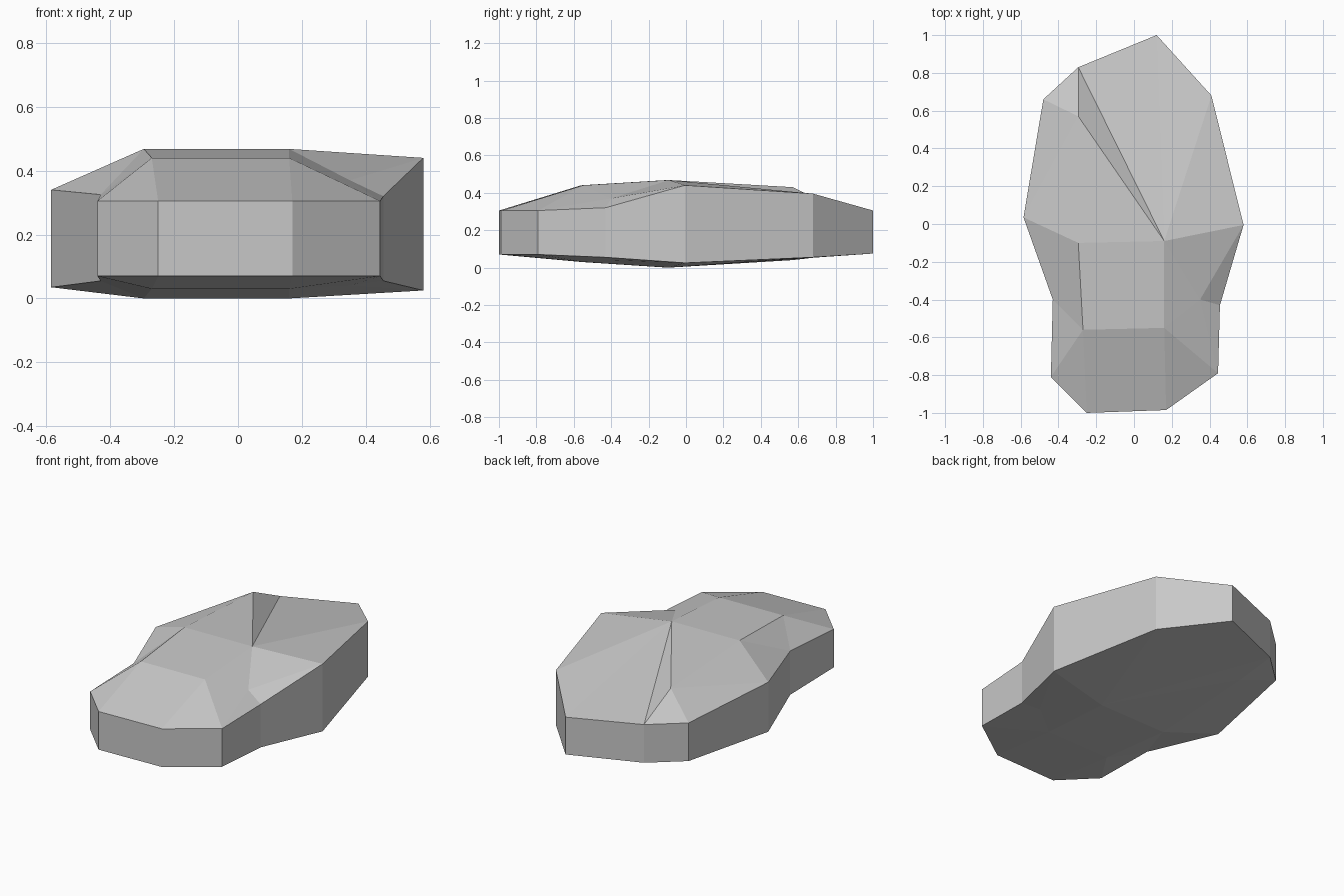
import bpy
import bmesh

# Remove the default cube only
default_cube = bpy.data.objects.get("Cube")
if default_cube:
    bpy.data.objects.remove(default_cube, do_unlink=True)


def make_material(name, colour):
    """One plain colour, for viewport and render."""
    material = bpy.data.materials.new(name)
    material.use_nodes = True
    material.diffuse_color = colour
    for node in material.node_tree.nodes:
        if node.type == "BSDF_PRINCIPLED":
            node.inputs["Base Color"].default_value = colour
            node.inputs["Roughness"].default_value = 0.9
    return material


# Outline corners, counter-clockwise: x, y, underside height, top height
RIM = {
    "a": (-.25, -1, .07, .305),
    "b": (.17, -.985, .07, .305),
    "c": (.445, -.79, .07, .305),
    "d": (.455, -.43, .055, .32),
    "e": (.58, -.005, .025, .44),
    "f": (.41, .68, .055, .395),
    "g": (.12, 1, .075, .305),
    "h": (-.295, .83, .07, .305),
    "i": (-.48, .66, .065, .3),
    "j": (-.585, .035, .035, .34),
    "k": (-.43, -.4, .055, .325),
    "l": (-.44, -.81, .07, .305),
}

# Inner corners of the raised plateau and the matching underside
PLATEAU = {
    "P": (-.295, -.1, 0, .468),
    "Q": (.16, -.09, 0, .468),
    "R": (.16, -.55, .03, .44),
    "S": (-.27, -.56, .03, .44),
    "T": (-.295, .57, .04, .43),
    "U": (.35, -.4, .04, .37),
}

# Facets joining the corners, shared by the top and the underside
FACETS = {
    "front_slope": "abRS bcR laS",
    "left_slope": "cUR cdU RUQ Ude UeQ",
    "back_slope": "Qef Qfg Qgh",
    "crease": "QhT",
    "right_slope": "Thi Tij TjP Pjk PkS klS",
    "plateau": "PSRQ QTP",
}


def build_rock(name, material):
    bm = bmesh.new()
    corners = {**RIM, **PLATEAU}
    lower = {key: bm.verts.new((x, y, low))
             for key, (x, y, low, high) in corners.items()}
    upper = {key: bm.verts.new((x, y, high))
             for key, (x, y, low, high) in corners.items()}

    # Top and underside facets
    for group in FACETS.values():
        for facet in group.split():
            bm.faces.new([upper[key] for key in facet])
            bm.faces.new([lower[key] for key in reversed(facet)])

    # Upright side walls around the outline
    keys = list(RIM)
    for here, there in zip(keys, keys[1:] + keys[:1]):
        bm.faces.new((lower[here], lower[there], upper[there], upper[here]))

    bmesh.ops.recalc_face_normals(bm, faces=bm.faces)
    mesh = bpy.data.meshes.new(name)
    bm.to_mesh(mesh)
    bm.free()
    mesh.materials.append(material)
    rock = bpy.data.objects.new(name, mesh)
    bpy.context.collection.objects.link(rock)
    return rock


stone_grey = make_material("stone_grey", (.58, .58, .58, 1))
build_rock("flat_rock", stone_grey)
